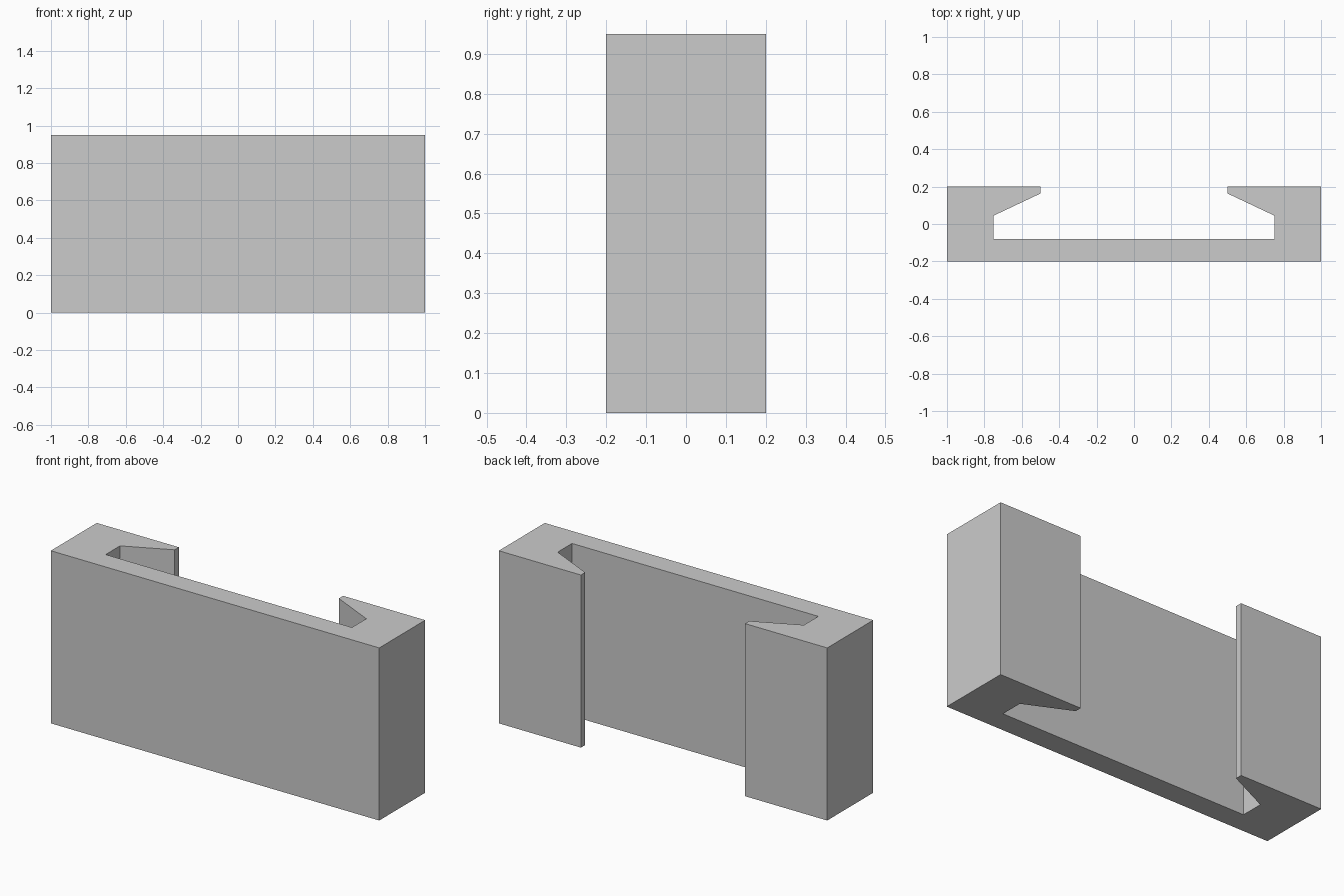
import bpy
import bmesh

if "Cube" in bpy.data.objects:
    bpy.data.objects.remove(bpy.data.objects["Cube"])

HEIGHT = 0.95

# Right half of the channel cross-section, outer back corner to inner floor
half = [(1.0, -0.2), (1.0, 0.2), (0.5, 0.2), (0.5, 0.163),
        (0.75, 0.045), (0.75, -0.08)]
profile = half + [(-x, y) for x, y in reversed(half)]

# Extrude the mirrored profile upward into the slotted rail
bm = bmesh.new()
base = bm.faces.new([bm.verts.new((x, y, 0)) for x, y in profile])
top = bmesh.ops.extrude_face_region(bm, geom=[base], use_keep_orig=True)
bmesh.ops.translate(bm, vec=(0, 0, HEIGHT),
                    verts=[v for v in top["geom"] if isinstance(v, bmesh.types.BMVert)])
bmesh.ops.recalc_face_normals(bm, faces=bm.faces)

mesh = bpy.data.meshes.new("slotted_rail")
bm.to_mesh(mesh)
bm.free()
bpy.context.collection.objects.link(bpy.data.objects.new("slotted_rail", mesh))
